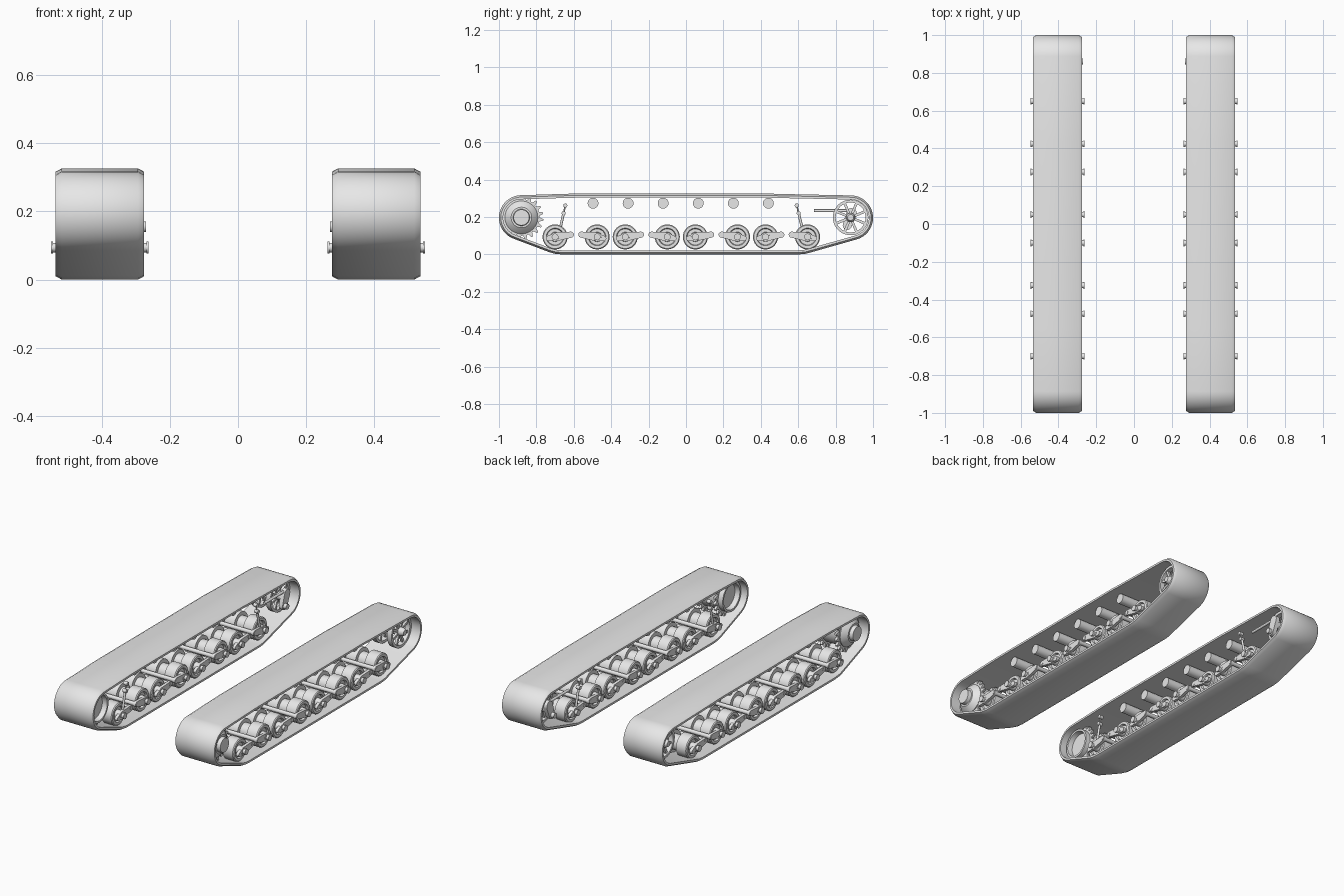
import bpy, bmesh
from math import cos, sin, radians, pi, tau, atan2
from mathutils import Vector

cube = bpy.data.objects.get("Cube")
if cube:
    bpy.data.objects.remove(cube)

grey = bpy.data.materials.new("light_grey")
grey.use_nodes = True
grey.diffuse_color = (0.8, 0.8, 0.8, 1)
grey.node_tree.nodes["Principled BSDF"].inputs["Base Color"].default_value = (0.8, 0.8, 0.8, 1)

CX = 0.405  # middle of the left running gear


def finish(name, bm):
    """Turn the mesh into an object mirrored onto the other side."""
    bmesh.ops.remove_doubles(bm, verts=bm.verts, dist=1e-5)
    bmesh.ops.recalc_face_normals(bm, faces=bm.faces)
    mesh = bpy.data.meshes.new(name)
    bm.to_mesh(mesh)
    bm.free()
    mesh.materials.append(grey)
    ob = bpy.data.objects.new(name, mesh)
    bpy.context.collection.objects.link(ob)
    bpy.ops.object.select_all(action="DESELECT")
    ob.select_set(True)
    bpy.context.view_layer.objects.active = ob
    bpy.ops.object.shade_smooth_by_angle(angle=radians(32))
    ob.modifiers.new("Mirror", "MIRROR").use_mirror_merge = False
    return ob


def skin(bm, loops, wrap_loops):
    """Bridge equal closed loops of points with quads."""
    rows = [[bm.verts.new(p) for p in loop] for loop in loops]
    n = len(rows[0])
    for i in range(len(rows) if wrap_loops else len(rows) - 1):
        a, b = rows[i], rows[(i + 1) % len(rows)]
        for j in range(n):
            k = (j + 1) % n
            bm.faces.new((a[j], a[k], b[k], b[j]))
    return rows


def lathe(bm, profile, y, z, ring=False, steps=32):
    """Revolve (x offset, radius) points round a sideways axis."""
    turns = [tau * i / steps for i in range(steps)]
    skin(bm, [[(CX + x, y + max(r, 1e-7) * cos(t), z + max(r, 1e-7) * sin(t))
               for t in turns] for x, r in profile], ring)


def plate(bm, outline, x0, x1):
    """Extrude a (y, z) outline sideways."""
    rows = skin(bm, [[(CX + x, y, z) for y, z in outline] for x in (x0, x1)], False)
    for row in rows:
        bm.faces.new(row)


def capsule(a, b, ra, rb, steps=8):
    """Outline of a link with two round ends."""
    aim = atan2(b[1] - a[1], b[0] - a[0])
    pts = []
    for c, r, start in ((a, ra, aim + pi / 2), (b, rb, aim - pi / 2)):
        for i in range(steps + 1):
            t = start + pi * i / steps
            pts.append((c[0] + r * cos(t), c[1] + r * sin(t)))
    return pts


def rod(bm, a, b, r):
    a, b = Vector(a), Vector(b)
    mat = (b - a).to_track_quat("Z", "Y").to_matrix().to_4x4()
    mat.translation = (a + b) / 2
    bmesh.ops.create_cone(bm, cap_ends=True, segments=14, radius1=r, radius2=r,
                          depth=(b - a).length, matrix=mat)


def arc(y, z, r, start, end, steps=20):
    return [(y + r * cos(radians(start + (end - start) * i / steps)),
             z + r * sin(radians(start + (end - start) * i / steps))) for i in range(steps + 1)]


# Track belt: chamfered band swept round the running gear
path = arc(-0.88, 0.197, 0.12, 93, 249)
path += [(-0.73, 0.012), (-0.70, 0.004), (-0.66, 0.0), (0.60, 0.0), (0.64, 0.004), (0.67, 0.012)]
path += arc(0.88, 0.196, 0.12, -71, 86)
path += [(0.49, 0.324), (0.44, 0.326), (-0.55, 0.326), (-0.62, 0.325)]
section = [(-0.13, -0.01), (-0.112, 0), (0.112, 0), (0.13, -0.01), (0.13, -0.022), (-0.13, -0.022)]
loops = []
for i, (y, z) in enumerate(path):
    before, after = path[i - 1], path[(i + 1) % len(path)]
    tangent = Vector((after[0] - before[0], after[1] - before[1])).normalized()
    ny, nz = tangent.y, -tangent.x
    loops.append([(CX + x, y + d * ny, z + d * nz) for x, d in section])
bm = bmesh.new()
skin(bm, loops, True)
finish("track_belt", bm)

# Road wheels in pairs, with fork arms pointing to the middle of each pair
half = [(0.03, 0.045), (0.03, 0.067), (0.095, 0.067), (0.1, 0.062), (0.1, 0.047), (0.088, 0.043),
        (0.088, 0.026), (0.125, 0.022), (0.125, 0.014), (0.137, 0.014), (0.137, 0.018),
        (0.143, 0.018), (0.143, 0)]
wheel = [(-x, r) for x, r in reversed(half)] + half
WZ = 0.094
pairs = [(-0.70, -0.475), (-0.325, -0.10), (0.05, 0.275), (0.425, 0.65)]
wheels, arms, pivots = bmesh.new(), bmesh.new(), bmesh.new()
for pair in pairs:
    for y, way in zip(pair, (1, -1)):
        lathe(wheels, wheel, y, WZ)
        tip = (y + way * 0.085, WZ + 0.012)
        for side in (-1, 1):
            xs = sorted((side * 0.106, side * 0.124))
            plate(arms, capsule((y, WZ), tip, 0.024, 0.016), *xs)
            plate(arms, capsule((y, WZ), (y - way * 0.035, WZ - 0.008), 0.02, 0.014), *xs)
        lathe(pivots, [(-0.126, 0), (-0.126, 0.012), (0.126, 0.012), (0.126, 0)], *tip, steps=16)
finish("road_wheels", wheels)
finish("suspension_arms", arms)
finish("arm_pivots", pivots)

# Return rollers under the top run
bm = bmesh.new()
for i in range(6):
    lathe(bm, [(-0.07, 0), (-0.07, 0.029), (0.07, 0.029), (0.07, 0)], -0.497 + i * 0.1875, 0.274, steps=20)
finish("return_rollers", bm)

# Drive sprocket: drum with an outer hub, open inner dish and two tooth rings
SY, SZ = -0.88, 0.198
bm = bmesh.new()
lathe(bm, [(-0.04, 0), (-0.05, 0.07), (-0.095, 0.076), (-0.095, 0.088), (0.07, 0.088), (0.08, 0.08),
           (0.1, 0.055), (0.1, 0.045), (0.122, 0.042), (0.122, 0)], SY, SZ, steps=40)
finish("drive_sprocket", bm)
bm = bmesh.new()
TEETH = 20
for x in (-0.065, 0.05):
    outline = []
    for i in range(TEETH):
        for step, r in ((0, 0.098), (0.3, 0.098), (0.5, 0.118), (0.75, 0.118)):
            t = tau * (i + step) / TEETH
            outline.append((SY + r * cos(t), SZ + r * sin(t)))
    plate(bm, outline, x, x + 0.015)
finish("sprocket_teeth", bm)

# Idler wheel: two spoked rims on a shared hub
IY, IZ = 0.88, 0.198
rims, spokes = bmesh.new(), bmesh.new()
for x in (-0.07, 0.04):
    lathe(rims, [(x, 0.08), (x, 0.095), (x + 0.03, 0.095), (x + 0.03, 0.08)], IY, IZ, ring=True, steps=40)
    for i in range(8):
        t = tau * (i + 0.5) / 8
        end = (IY + 0.085 * cos(t), IZ + 0.085 * sin(t))
        plate(spokes, capsule((IY, IZ), end, 0.007, 0.007, 2), x + 0.008, x + 0.022)
finish("idler_rims", rims)
finish("idler_spokes", spokes)
bm = bmesh.new()
lathe(bm, [(-0.1, 0), (-0.1, 0.024), (0.08, 0.024), (0.095, 0.016), (0.095, 0)], IY, IZ)
finish("idler_hub", bm)

# Idler crank, its pivot pin and the tension rod
bm = bmesh.new()
plate(bm, capsule((0.885, 0.22), (0.862, 0.155), 0.028, 0.024), -0.115, -0.09)
finish("idler_crank", bm)
bm = bmesh.new()
lathe(bm, [(-0.135, 0), (-0.135, 0.016), (-0.09, 0.016), (-0.09, 0)], 0.86, 0.155, steps=20)
finish("crank_pin", bm)
bm = bmesh.new()
rod(bm, (CX - 0.1, 0.685, 0.234), (CX - 0.1, 0.87, 0.234), 0.008)
finish("tension_rod", bm)

# Shock absorbers on the end wheels
bm = bmesh.new()
for y0, y1 in ((-0.678, -0.645), (0.628, 0.592)):
    foot, head = Vector((CX - 0.11, y0, 0.115)), Vector((CX - 0.11, y1, 0.262))
    rod(bm, foot, head, 0.004)
    rod(bm, foot, foot.lerp(head, 0.72), 0.007)
    for p in (head, foot.lerp(head, 0.72)):
        rod(bm, p - Vector((0.012, 0, 0)), p + Vector((0.012, 0, 0)), 0.011)
finish("shock_absorbers", bm)
